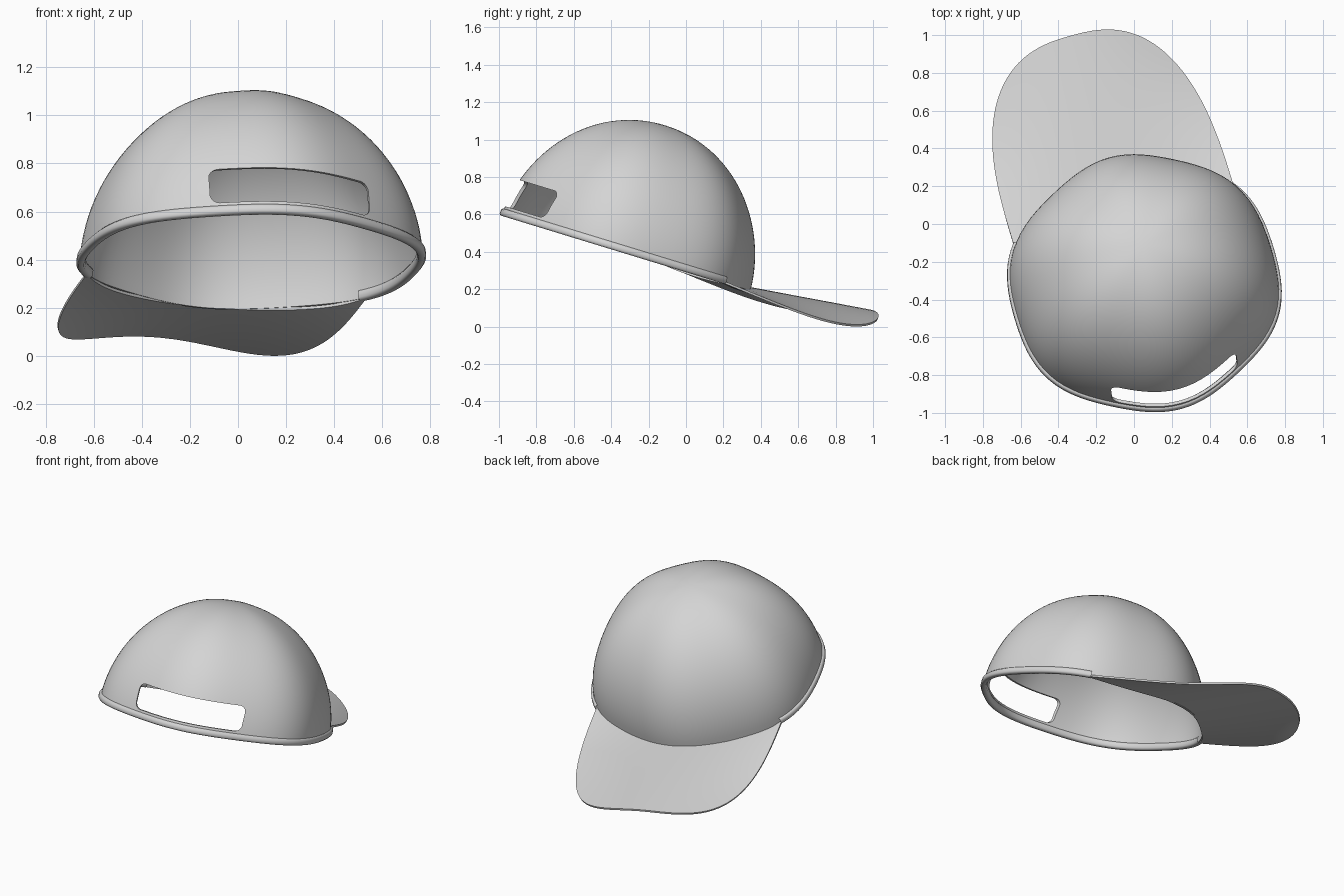
import bpy, bmesh
from math import sin, cos, pi, radians, atan2
from mathutils import Matrix, Vector

if "Cube" in bpy.data.objects:
    bpy.data.objects.remove(bpy.data.objects["Cube"])

# One plain grey cloth colour
cloth = bpy.data.materials.new("grey_cloth")
cloth.use_nodes = True
GREY = (0.66, 0.66, 0.66, 1)
cloth.diffuse_color = GREY
cloth.node_tree.nodes["Principled BSDF"].inputs["Base Color"].default_value = GREY

# The cap leans back and is turned a little around its own axis
POSE = (Matrix.Translation((0.055, -0.32, 0.395))
        @ Matrix.Rotation(radians(-17), 4, "X")
        @ Matrix.Rotation(radians(16), 4, "Z"))
HEIGHT = 0.712


def rim_radius(a):
    """Slightly oval rim with six soft panel corners."""
    return 0.702 + 0.01 * cos(2 * a) - 0.012 * cos(6 * a)


def grid(name, point, rows, cols, wrap=False, pole=None):
    """Quad grid from point(row, col); wrap closes columns, pole caps the last row."""
    bm = bmesh.new()
    vs = [[bm.verts.new(point(i / rows, j / cols)) for j in range(cols + (not wrap))]
          for i in range(rows + 1)]
    n = len(vs[0])
    for i in range(rows):
        for j in range(cols):
            k = (j + 1) % n
            bm.faces.new((vs[i][j], vs[i][k], vs[i + 1][k], vs[i + 1][j]))
    if pole:
        top = bm.verts.new(pole)
        for j in range(cols):
            bm.faces.new((vs[-1][j], vs[-1][(j + 1) % n], top))
    return finish(name, bm)


def finish(name, bm):
    bmesh.ops.recalc_face_normals(bm, faces=bm.faces)
    bm.transform(POSE)
    mesh = bpy.data.meshes.new(name)
    bm.to_mesh(mesh)
    bm.free()
    mesh.materials.append(cloth)
    obj = bpy.data.objects.new(name, mesh)
    bpy.context.collection.objects.link(obj)
    return obj


def thicken(obj, amount, offset):
    mod = obj.modifiers.new("thickness", "SOLIDIFY")
    mod.thickness, mod.offset = amount, offset


def smooth(obj, angle=40):
    bpy.ops.object.select_all(action="DESELECT")
    obj.select_set(True)
    bpy.context.view_layer.objects.active = obj
    bpy.ops.object.shade_smooth_by_angle(angle=radians(angle))


def bake(obj):
    bpy.context.view_layer.update()
    done = obj.evaluated_get(bpy.context.evaluated_depsgraph_get())
    mesh = bpy.data.meshes.new_from_object(done)
    obj.modifiers.clear()
    obj.data = mesh


# Crown: six-panel dome
def crown_point(i, j):
    phi, a = i * radians(87), j * 2 * pi
    r = rim_radius(a) * cos(phi) * (1 - 0.02 * sin(2 * phi))
    return Vector((r * cos(a), r * sin(a), HEIGHT * sin(phi)))


crown = grid("crown", crown_point, 28, 96, wrap=True, pole=(0, 0, HEIGHT))
thicken(crown, 0.016, -1)

# Rounded opening at the back of the crown
bm = bmesh.new()
ring = []
for k in range(24):
    a = 2 * pi * (k + 0.5) / 24
    cx, cz = (0.305 if cos(a) > 0 else -0.305), (0.165 if sin(a) > 0 else 0.088)
    ring.append(bm.verts.new((cx + 0.04 * cos(a), -0.3, cz + 0.04 * sin(a))))
face = bm.faces.new(ring)
side = bmesh.ops.extrude_face_region(bm, geom=[face])
bmesh.ops.translate(bm, vec=(0, -0.7, 0),
                    verts=[v for v in side["geom"] if isinstance(v, bmesh.types.BMVert)])
cutter = finish("opening_cutter", bm)
cut = crown.modifiers.new("opening", "BOOLEAN")
cut.operation, cut.solver, cut.object = "DIFFERENCE", "EXACT", cutter
bake(crown)
bpy.data.objects.remove(cutter)
smooth(crown)

# Binding tape around the open part of the rim
START, END = radians(146), radians(394)
SECTION = [(0.006, 0.034), (0.014, 0.026), (0.014, 0.004), (0.006, -0.006),
           (-0.018, -0.006), (-0.024, 0.004), (-0.024, 0.026), (-0.018, 0.034)]


def tape_point(i, j):
    a = START + (END - START) * i
    out, up = SECTION[round(j * len(SECTION)) % len(SECTION)]
    r = rim_radius(a) + out - 0.1 * max(up, 0)
    return Vector((r * cos(a), r * sin(a), up))


tape = grid("rim_binding", tape_point, 80, len(SECTION), wrap=True)
smooth(tape, 60)


# Brim: arched sheet lofted from the rim to a rounded outer edge
def brim_point(i, j):
    a = pi * j
    power = 2 / 2.8
    c, s = cos(a), abs(sin(a))
    outer = Vector(((1 if c > 0 else -1) * 0.605 * abs(c) ** power, 0.4 + 1.005 * s ** power))
    b = radians(33) + radians(114) * atan2(s, c) / pi
    inner = Vector((cos(b), sin(b))) * (rim_radius(b) - 0.012)
    u, v = inner.lerp(outer, i)
    w = 0.11 * (v - 0.62) - (u / 0.58) ** 2 * (0.185 * v - 0.098)
    return Vector((u, v, w))


brim = grid("brim", brim_point, 14, 64)
thicken(brim, 0.012, 0)
bake(brim)
smooth(brim)
